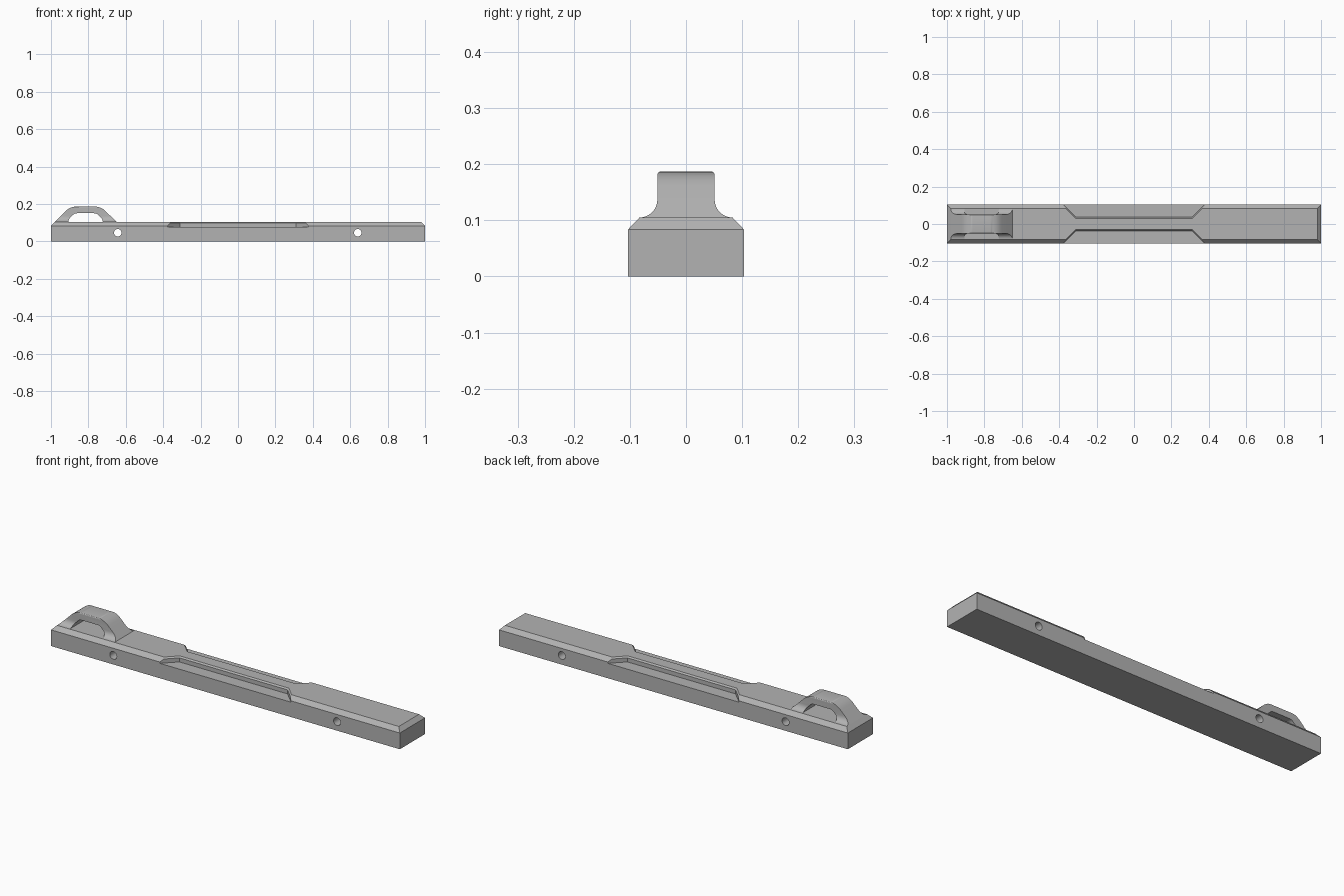
import bpy, bmesh, math
from mathutils import Vector

if "Cube" in bpy.data.objects:
    bpy.data.objects.remove(bpy.data.objects["Cube"])

grey = bpy.data.materials.new("plain grey")
grey.diffuse_color = (0.45, 0.45, 0.45, 1)
grey.use_nodes = True
grey.node_tree.nodes["Principled BSDF"].inputs["Base Color"].default_value = grey.diffuse_color


def loft(name, rings):
    """Solid through rings of equal point count, capped at both ends."""
    bm = bmesh.new()
    vs = [[bm.verts.new(p) for p in r] for r in rings]
    n = len(rings[0])
    for a, b in zip(vs, vs[1:]):
        for i in range(n):
            j = (i + 1) % n
            bm.faces.new((a[i], a[j], b[j], b[i]))
    bm.faces.new(vs[0])
    bm.faces.new(vs[-1])
    bmesh.ops.recalc_face_normals(bm, faces=bm.faces)
    me = bpy.data.meshes.new(name)
    bm.to_mesh(me)
    bm.free()
    me.materials.append(grey)
    ob = bpy.data.objects.new(name, me)
    bpy.context.collection.objects.link(ob)
    return ob


def boolean(ob, tool, op):
    m = ob.modifiers.new(op, 'BOOLEAN')
    m.object, m.operation, m.solver = tool, op, 'EXACT'
    bpy.context.view_layer.objects.active = ob
    bpy.ops.object.modifier_apply(modifier=m.name)
    bpy.data.objects.remove(tool)


def rounded(pts, radii, steps=6):
    """Polygon with each corner softened by a quadratic curve."""
    out = []
    for i, r in enumerate(radii):
        p, a, b = Vector(pts[i]), Vector(pts[i - 1]), Vector(pts[(i + 1) % len(pts)])
        if r == 0:
            out.append(p)
            continue
        s, e = p + (a - p).normalized() * r, p + (b - p).normalized() * r
        for k in range(steps + 1):
            t = k / steps
            out.append(s * (1 - t) ** 2 + p * 2 * t * (1 - t) + e * t * t)
    return out


def rect(x, y, z):
    return [(-x, -y, z), (x, -y, z), (x, y, z), (-x, y, z)]


# bar with chamfered top edges
W, TOP = 0.103, 0.105
bar = loft("bar", [rect(1, W, 0), rect(1, W, 0.084), rect(0.98, W - 0.02, TOP)])

# side pockets with a small chamfer round their upper rim
for side in (-1, 1):
    rings = []
    for z, d in ((0.077, 0), (0.098, 0), (0.105, 0.007), (0.13, 0.007)):
        xi, yi = 0.31 + 0.41 * d, 0.037 - d
        xo = xi + 0.2 - yi
        rings.append([(-xo, side * 0.2, z), (-xi, side * yi, z),
                      (xi, side * yi, z), (xo, side * 0.2, z)])
    boolean(bar, loft("pocket_cutter", rings), 'DIFFERENCE')

# cross holes
for x in (-0.643, 0.64):
    circle = [(x + 0.02 * math.cos(k * math.pi / 16), 0.047 + 0.02 * math.sin(k * math.pi / 16))
              for k in range(32)]
    boolean(bar, loft("hole_cutter", [[(a, y, b) for a, b in circle] for y in (-0.2, 0.2)]),
            'DIFFERENCE')

# handle: side outline, flared cross-section and finger opening
side_pts = rounded([(-0.98, 0.1), (-0.98, TOP), (-0.897, 0.187), (-0.733, 0.187),
                    (-0.65, TOP), (-0.65, 0.1)], [0, 0, 0.035, 0.035, 0, 0])
handle = loft("handle", [[(p.x, y, p.y) for p in side_pts] for y in (-0.15, 0.15)])

half = [(0.083, 0.09), (0.083, TOP)]
half += [(0.083 - 0.032 * math.sin(t), 0.137 - 0.032 * math.cos(t))
         for t in [k * math.pi / 16 for k in range(1, 9)]]
half += [(0.045 + 0.006 * math.cos(t), 0.181 + 0.006 * math.sin(t))
         for t in [k * math.pi / 8 for k in range(5)]]
section = half + [(-y, z) for y, z in reversed(half)]
boolean(handle, loft("section_tool", [[(x, y, z) for y, z in section] for x in (-1.1, -0.5)]),
        'INTERSECT')

opening = rounded([(-0.907, 0.08), (-0.907, 0.117), (-0.873, 0.151), (-0.757, 0.151),
                   (-0.723, 0.117), (-0.723, 0.08)], [0, 0.012, 0.012, 0.012, 0.012, 0])
boolean(handle, loft("opening_cutter", [[(p.x, y, p.y) for p in opening] for y in (-0.2, 0.2)]),
        'DIFFERENCE')

# smooth shading with sharp edges kept
for ob in (bar, handle):
    bpy.ops.object.select_all(action='DESELECT')
    ob.select_set(True)
    bpy.context.view_layer.objects.active = ob
    bpy.ops.object.shade_smooth_by_angle(angle=math.radians(30))
